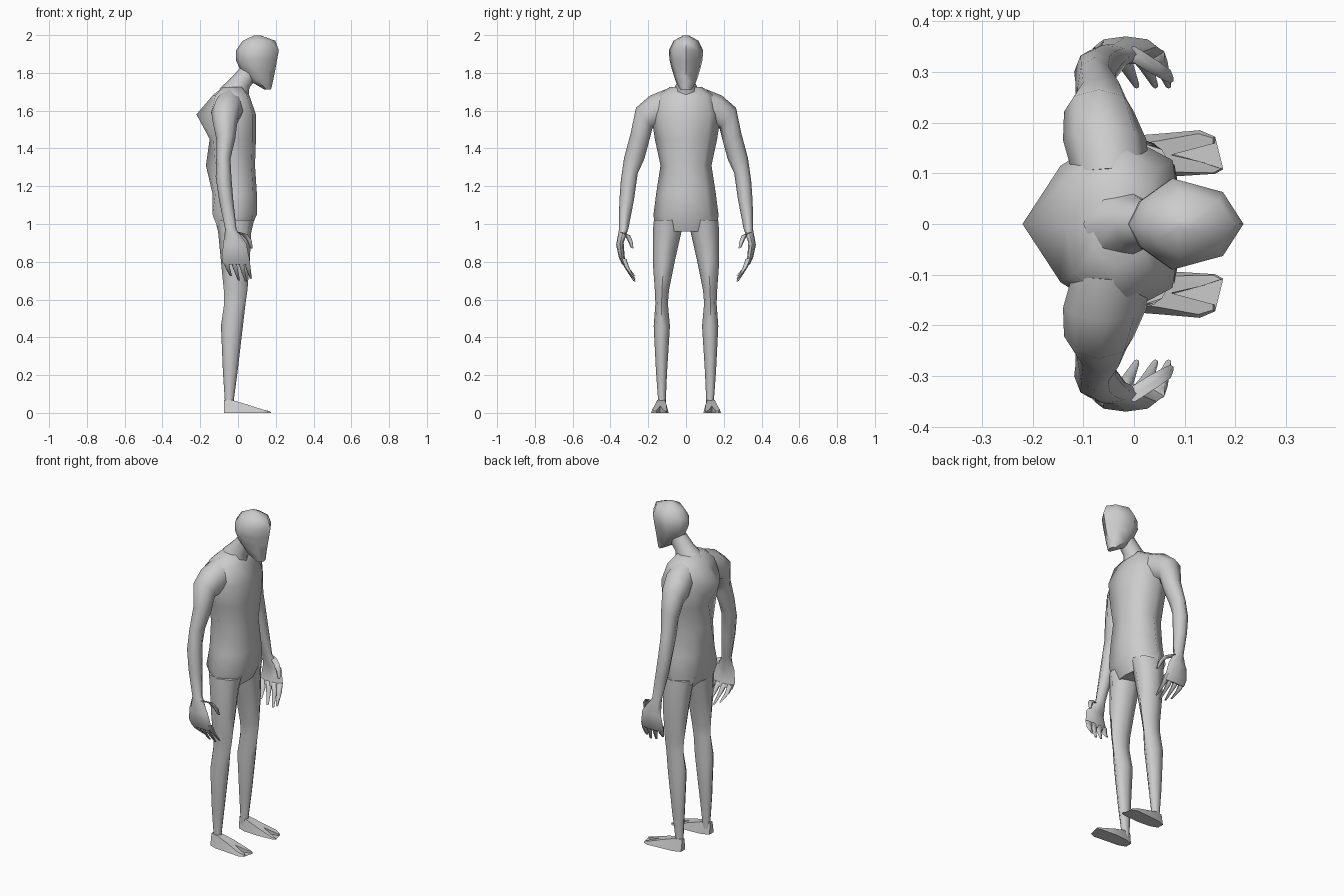
import bpy, bmesh, math
from mathutils import Vector

skin = bpy.data.materials.new("grey skin")
skin.diffuse_color = (0.6, 0.6, 0.6, 1)


def finish(name, bm, mirror=False, angle=60):
    bmesh.ops.recalc_face_normals(bm, faces=bm.faces)
    me = bpy.data.meshes.new(name)
    bm.to_mesh(me)
    bm.free()
    me.materials.append(skin)
    ob = bpy.data.objects.new(name, me)
    bpy.context.collection.objects.link(ob)
    bpy.ops.object.select_all(action='DESELECT')
    ob.select_set(True)
    bpy.context.view_layer.objects.active = ob
    bpy.ops.object.shade_smooth_by_angle(angle=math.radians(angle))
    if mirror:
        m = ob.modifiers.new("mirror", 'MIRROR')
        m.use_axis = (False, True, False)
        m.use_mirror_merge = False
    return ob


def loft(name, rings, mirror=False):
    """Skin a list of equal-length point rings and cap both ends."""
    bm = bmesh.new()
    vs = [[bm.verts.new(p) for p in r] for r in rings]
    n = len(vs[0])
    for a, b in zip(vs, vs[1:]):
        for i in range(n):
            j = (i + 1) % n
            bm.faces.new((a[i], a[j], b[j], b[i]))
    bm.faces.new(vs[0][::-1])
    bm.faces.new(vs[-1])
    return finish(name, bm, mirror)


def limb(name, sections, n=8, mirror=True):
    """Each section: back x, front x, inner y, inner z, outer y, outer z, drop of the front edge."""
    rings = []
    for x0, x1, y0, z0, y1, z1, *drop in sections:
        c = Vector(((x0 + x1) / 2, (y0 + y1) / 2, (z0 + z1) / 2))
        u = Vector((0, (y1 - y0) / 2, (z1 - z0) / 2))
        v = Vector(((x1 - x0) / 2, 0, -drop[0] / 2 if drop else 0))
        rings.append([c + u * math.cos(t) + v * math.sin(t)
                      for t in (2 * math.pi * i / n for i in range(n))])
    return loft(name, rings, mirror)


def finger(name, path):
    """Tapered six-sided digit through (x, y, z, radius) points."""
    limb(name, [(x - r, x + r, y - r, z, y + r, z + r * 0.5) for x, y, z, r in path], 6)


# Torso: spine ridge, flat back, rounded chest
def torso_ring(z, spine, back, front, w):
    half = [(back, 0.62 * w), ((back + front) / 2 - 0.01, w), (front * 0.8, 0.68 * w)]
    return ([(spine, 0, z)] + [(x, y, z) for x, y in half] + [(front, 0, z)]
            + [(x, -y, z) for x, y in reversed(half)])


loft("torso", [torso_ring(*r) for r in (
    (0.96, -0.085, -0.10, 0.06, 0.165),
    (1.05, -0.12, -0.135, 0.10, 0.172),
    (1.16, -0.135, -0.12, 0.10, 0.158),
    (1.31, -0.17, -0.12, 0.09, 0.135),
    (1.45, -0.15, -0.13, 0.095, 0.165),
    (1.58, -0.22, -0.145, 0.095, 0.185),
    (1.68, -0.135, -0.12, 0.06, 0.16),
    (1.725, -0.08, -0.08, 0.025, 0.085))])

# Neck leaning forward
limb("neck", [(-0.10, 0.055, -0.075, 1.69, 0.075, 1.69, 0.05),
              (-0.04, 0.06, -0.05, 1.745, 0.05, 1.745, 0.05),
              (0.01, 0.10, -0.045, 1.80, 0.045, 1.80, 0.05)], mirror=False)


# Head: broad skull tapering to a narrow chin
def head_ring(z, back, front, w):
    d = front - back
    half = [(back + 0.1 * d, 0.5 * w), (back + 0.38 * d, w), (back + 0.82 * d, 0.7 * w)]
    return ([(back, 0, z)] + [(x, y, z) for x, y in half] + [(front, 0, z)]
            + [(x, -y, z) for x, y in reversed(half)])


loft("head", [head_ring(*r) for r in (
    (1.712, 0.14, 0.175, 0.03), (1.755, 0.065, 0.185, 0.055),
    (1.82, 0.01, 0.198, 0.075), (1.87, -0.012, 0.207, 0.088),
    (1.92, -0.01, 0.216, 0.09), (1.97, 0.025, 0.198, 0.066),
    (1.998, 0.085, 0.12, 0.015))])

# Arm from shoulder to knuckles
limb("arm", [
    (-0.12, 0.03, 0.08, 1.53, 0.11, 1.712),
    (-0.14, 0.025, 0.14, 1.51, 0.19, 1.68),
    (-0.138, 0.0, 0.178, 1.505, 0.265, 1.615),
    (-0.115, -0.015, 0.20, 1.42, 0.293, 1.48),
    (-0.115, -0.04, 0.222, 1.34, 0.328, 1.35),
    (-0.118, -0.035, 0.255, 1.27, 0.345, 1.23),
    (-0.10, -0.025, 0.275, 1.13, 0.353, 1.12),
    (-0.068, -0.008, 0.305, 0.975, 0.355, 0.97),
    (-0.078, 0.045, 0.33, 0.90, 0.37, 0.89),
    (-0.086, 0.058, 0.325, 0.83, 0.355, 0.82),
    (-0.08, 0.06, 0.315, 0.795, 0.338, 0.785)])

# Four curled fingers and a thumb
for i, (bx, tx, tz) in enumerate(((-0.066, -0.038, 0.725), (-0.028, 0.005, 0.70),
                                  (0.01, 0.042, 0.695), (0.045, 0.068, 0.71))):
    finger(f"finger_{i + 1}", [(bx, 0.332, 0.815, 0.017),
                               (bx * 0.6 + tx * 0.4, 0.313, 0.765, 0.014),
                               (tx, 0.273, tz, 0.006)])
finger("thumb", [(0.0, 0.335, 0.95, 0.016), (0.035, 0.312, 0.94, 0.016),
                 (0.06, 0.297, 0.91, 0.014), (0.072, 0.285, 0.87, 0.007)])

# Leg from hip to ankle
limb("leg", [
    (-0.12, 0.085, 0.015, 1.02, 0.17, 1.02),
    (-0.105, 0.07, 0.025, 0.955, 0.176, 0.955),
    (-0.09, 0.062, 0.06, 0.80, 0.176, 0.80),
    (-0.075, 0.05, 0.09, 0.65, 0.165, 0.65),
    (-0.073, 0.04, 0.096, 0.58, 0.162, 0.58),
    (-0.09, 0.026, 0.085, 0.46, 0.171, 0.46),
    (-0.08, -0.002, 0.10, 0.22, 0.159, 0.22),
    (-0.07, -0.022, 0.107, 0.07, 0.148, 0.07),
    (-0.07, -0.02, 0.107, 0.02, 0.152, 0.02)])

# Cleft foot: sole outline with a top sloping down to two toes
outline = [(-0.075, 0.115), (-0.075, 0.155), (-0.03, 0.172), (0.05, 0.178), (0.13, 0.185),
           (0.16, 0.172), (0.16, 0.16), (0.075, 0.138), (0.135, 0.122), (0.176, 0.108),
           (0.16, 0.099), (0.05, 0.092), (-0.03, 0.098)]
bm = bmesh.new()
sole = [bm.verts.new((x, y, 0)) for x, y in outline]
top = []
for x, y in outline:
    t = min(1, max(0, (x + 0.025) / 0.19))
    k = 0.55 + 0.4 * t
    top.append(bm.verts.new((x - 0.004 * t, 0.13 + (y - 0.13) * k, 0.068 * (1 - t) + 0.008 * t)))
bm.faces.new(sole[::-1])
bm.faces.new(top)
for i in range(len(sole)):
    j = (i + 1) % len(sole)
    bm.faces.new((sole[i], sole[j], top[j], top[i]))
bmesh.ops.triangulate(bm, faces=[f for f in bm.faces if len(f.verts) > 4])
finish("foot", bm, True, 40)
